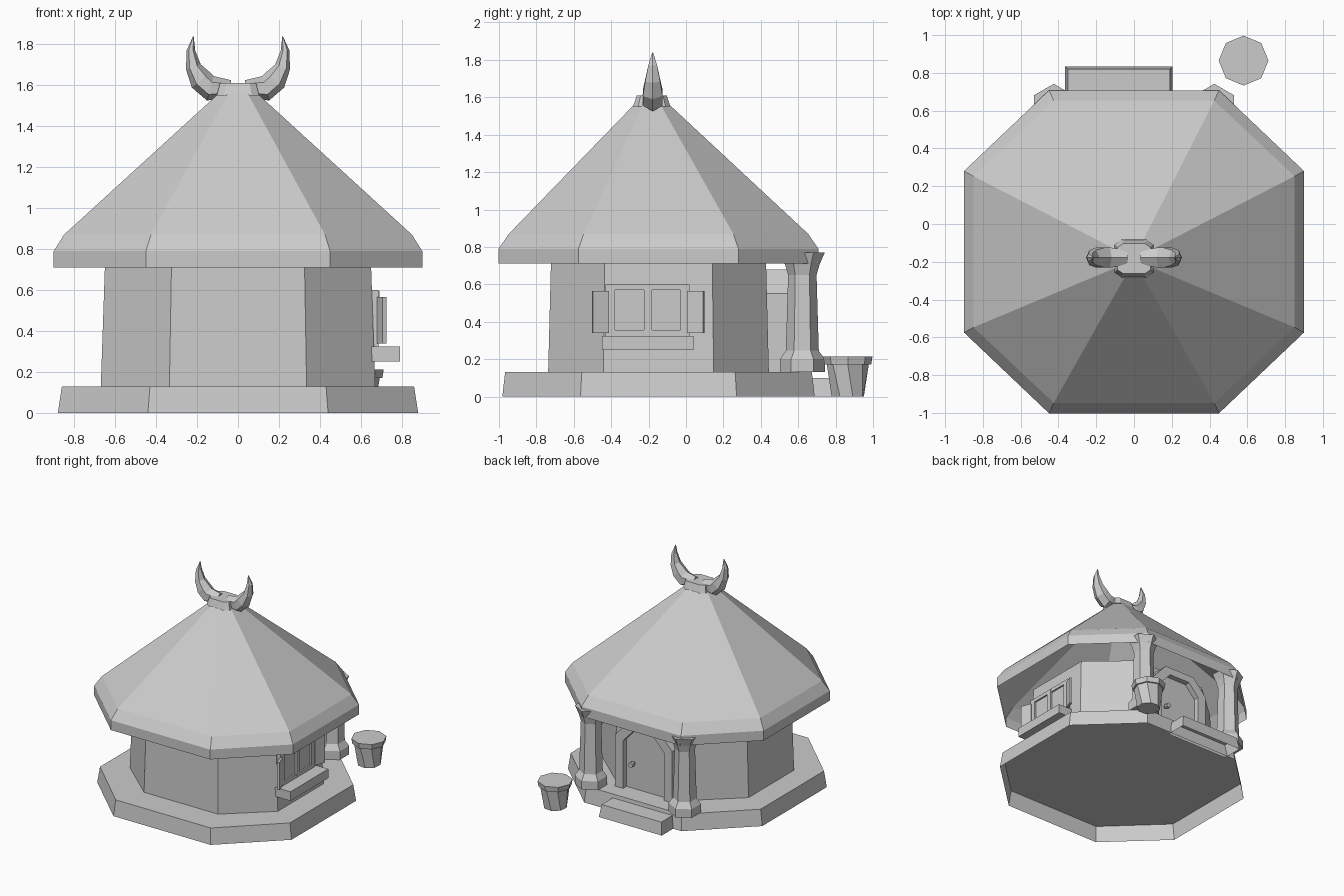
import bpy, bmesh, math
from mathutils import Vector, Matrix

cube = bpy.data.objects.get("Cube")
if cube:
    bpy.data.objects.remove(cube, do_unlink=True)

grey = bpy.data.materials.new("plain_grey")
grey.use_nodes = True
COLOUR = (0.6, 0.6, 0.6, 1)
grey.diffuse_color = COLOUR
grey.node_tree.nodes["Principled BSDF"].inputs["Base Color"].default_value = COLOUR


def finish(name, bm):
    bmesh.ops.recalc_face_normals(bm, faces=bm.faces)
    mesh = bpy.data.meshes.new(name)
    bm.to_mesh(mesh)
    bm.free()
    mesh.materials.append(grey)
    obj = bpy.data.objects.new(name, mesh)
    bpy.context.collection.objects.link(obj)
    return obj


def loft(name, rings, cap_start=True, cap_end=True):
    """Skin a list of point rings that share the same point count."""
    bm = bmesh.new()
    loops = [[bm.verts.new(p) for p in ring] for ring in rings]
    n = len(loops[0])
    for a, b in zip(loops, loops[1:]):
        for i in range(n):
            j = (i + 1) % n
            bm.faces.new((a[i], a[j], b[j], b[i]))
    if cap_start:
        bm.faces.new(loops[0][::-1])
    if cap_end:
        bm.faces.new(loops[-1])
    return finish(name, bm)


def octagon(z, hx, hy, cy=-0.147, long=.5, side=.5):
    """Octagon whose end and side lengths are fractions of its full size."""
    half = [(1, -side), (1, side), (long, 1), (-long, 1)]
    pts = half + [(-x, -y) for x, y in half]
    return [Vector((x * hx, y * hy + cy, z)) for x, y in pts]


def polygon(cx, cy, z, r, n, turn=0):
    return [Vector((cx + r * math.cos(turn + math.tau * i / n),
                    cy + r * math.sin(turn + math.tau * i / n), z)) for i in range(n)]


def box(name, x, y, z, inset=0, turn=0, bottom=True):
    """Box from ranges; inset narrows the top, turn spins it about z."""
    rings = []
    for h, d in ((z[0], 0), (z[1], inset)):
        rings.append([Vector(p) for p in (
            (x[0] + d, y[0] + d, h), (x[1] - d, y[0] + d, h),
            (x[1] - d, y[1] - d, h), (x[0] + d, y[1] - d, h))])
    obj = loft(name, rings, cap_start=bottom)
    if turn:
        mid = Vector((sum(x) / 2, sum(y) / 2, 0))
        obj.data.transform(Matrix.Translation(mid) @ Matrix.Rotation(turn, 4, 'Z')
                           @ Matrix.Translation(-mid))


# Platform and roof are open shells, the walls stop at the eaves
loft("platform", [octagon(0, .88, .835), octagon(.13, .86, .82)], cap_start=False)
loft("walls", [octagon(.13, .67, .59), octagon(.715, .65, .575)], False, False)
loft("roof", [octagon(.71, .9, .855), octagon(.79, .9, .855), octagon(.87, .85, .8),
              octagon(1.555, .1, .1, -.183)], cap_start=False)

# Crest block and curved horns
loft("crest_block", [octagon(1.55, .103, .1, -.183, .65, .74),
                     octagon(1.61, .088, .08, -.183, .65, .74)])
HORN = [(.035, 1.585, .04, .04), (.135, 1.585, .062, .056), (.18, 1.625, .058, .055),
        (.218, 1.69, .038, .042), (.23, 1.77, .021, .025), (.218, 1.838, .002, .003)]
for side, label in ((1, "left"), (-1, "right")):
    rings = []
    for i, (x, z, r, depth) in enumerate(HORN):
        before, after = HORN[max(i - 1, 0)], HORN[min(i + 1, len(HORN) - 1)]
        path = Vector((after[0] - before[0], after[1] - before[1])).normalized()
        ring = []
        for k in range(6):
            a = math.tau * k / 6
            w = r * math.cos(a)
            ring.append(Vector((side * (x - path.y * w),
                                -.178 + depth * math.sin(a) * 1.1, z + path.x * w)))
        rings.append(ring)
    loft(label + "_horn", rings)

# Porch pillars
PILLAR = [(.13, .12), (.2, .12), (.245, .088), (.65, .076), (.705, .092), (.77, .12)]
for side, label in ((1, "left"), (-1, "right")):
    loft(label + "_pillar",
         [polygon(side * .425, .622, z, r, 6, math.pi / 6) for z, r in PILLAR])


# Door with a chamfered arch frame
def arch(w, top, shoulder, cut, y):
    half = [(w, .13), (w, shoulder), (w - cut, top)]
    return [Vector((x, y, z)) for x, z in half + [(-x, z) for x, z in half[::-1]]]


INNER, OUTER = (.185, .62, .52, .09), (.26, .68, .55, .12)
bm = bmesh.new()
loops = [[bm.verts.new(p) for p in arch(*spec, y)] for spec, y in (
    (INNER, .42), (OUTER, .42), (OUTER, .55), (INNER, .55))]
for a, b in zip(loops, loops[1:] + loops[:1]):
    for i in range(len(a) - 1):
        bm.faces.new((a[i], a[i + 1], b[i + 1], b[i]))
for end in (0, -1):
    bm.faces.new([ring[end] for ring in loops])
finish("door_frame", bm)
loft("door", [arch(*INNER, .42), arch(*INNER, .505)])
for name, r, y0, y1 in (("door_knob_stem", .01, .5, .53), ("door_knob", .02, .525, .555)):
    loft(name, [[Vector((.115 + p.x, y, .34 + p.y)) for p in polygon(0, 0, 0, r, 8)]
                for y in (y0, y1)])

# Door step
box("door_step", (-.365, .205), (.66, .835), (0, .1), .015, bottom=False)

# Side window
W = .65
for name, y, z in (("window_top_rail", (-.43, .02), (.57, .6)),
                   ("window_bottom_rail", (-.43, .02), (.325, .355)),
                   ("window_front_post", (-.43, -.38), (.355, .57)),
                   ("window_back_post", (-.03, .02), (.355, .57))):
    box(name, (W, .685), y, z)
box("window_pane", (W, .672), (-.38, -.03), (.355, .57))
box("window_mullion", (W, .69), (-.225, -.183), (.345, .595))
box("window_sill", (W, .79), (-.45, .04), (.25, .325))
for sign, label in ((-1, "front"), (1, "back")):
    mid = -.203 + sign * .255
    box(label + "_shutter", (.69, .71), (mid - .045, mid + .045), (.34, .565),
        turn=-sign * math.radians(20))

# Bucket with twisted staves
BUCKET = [(0, .09, .3), (.17, .112, 0), (.17, .125, 0), (.213, .132, 0)]
loft("bucket", [polygon(.58, .865, z, r, 8, turn) for z, r, turn in BUCKET])
